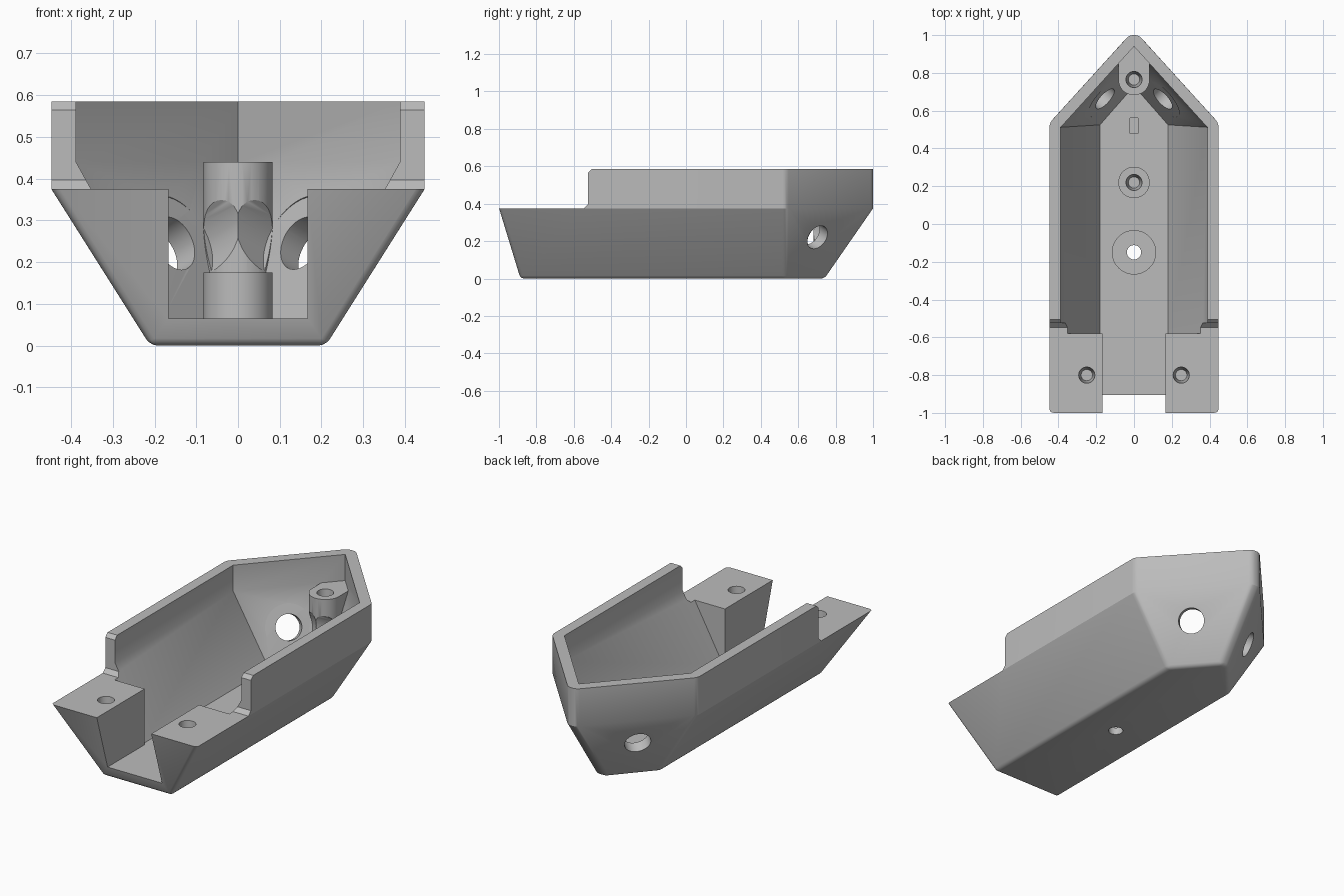
import bpy, bmesh, math
from mathutils import Vector

old = bpy.data.objects.get("Cube")
if old:
    bpy.data.objects.remove(old, do_unlink=True)

# Single material
grey = bpy.data.materials.new("plain_grey")
grey.use_nodes = True
grey.diffuse_color = (0.5, 0.5, 0.5, 1)
grey.node_tree.nodes["Principled BSDF"].inputs["Base Color"].default_value = (0.5, 0.5, 0.5, 1)


def to_object(name, bm):
    bmesh.ops.recalc_face_normals(bm, faces=bm.faces)
    mesh = bpy.data.meshes.new(name)
    bm.to_mesh(mesh)
    bm.free()
    mesh.materials.append(grey)
    obj = bpy.data.objects.new(name, mesh)
    bpy.context.collection.objects.link(obj)
    return obj


def loft(rings):
    """Closed solid through rings of equal point count."""
    bm = bmesh.new()
    loops = [[bm.verts.new(p) for p in ring] for ring in rings]
    n = len(loops[0])
    for low, high in zip(loops, loops[1:]):
        for i in range(n):
            j = (i + 1) % n
            bm.faces.new((low[i], low[j], high[j], high[i]))
    bm.faces.new(loops[0][::-1])
    bm.faces.new(loops[-1])
    return bm


def mirrored(half, z):
    """Outline from its right half, front to tip."""
    left = [(-x, y) for x, y in reversed(half) if x > 0]
    return [(x, y, z) for x, y in half + left]


def box(name, lo, hi):
    ring = [(lo[0], lo[1]), (hi[0], lo[1]), (hi[0], hi[1]), (lo[0], hi[1])]
    return to_object(name, loft([[(x, y, z) for x, y in ring] for z in (lo[2], hi[2])]))


def rod(name, start, end, r1, r2=None, sides=48):
    start, end = Vector(start), Vector(end)
    axis = end - start
    bm = bmesh.new()
    bmesh.ops.create_cone(bm, cap_ends=True, segments=sides, radius1=r1,
                          radius2=r1 if r2 is None else r2, depth=axis.length)
    turn = axis.to_track_quat('Z', 'Y').to_matrix()
    bmesh.ops.rotate(bm, verts=bm.verts, matrix=turn)
    bmesh.ops.translate(bm, verts=bm.verts, vec=(start + end) / 2)
    return to_object(name, bm)


def cut(target, cutter):
    """Subtract the cutter, bake the result and drop the cutter."""
    cutter.hide_render = True
    mod = target.modifiers.new("cut", 'BOOLEAN')
    mod.operation, mod.solver, mod.object = 'DIFFERENCE', 'EXACT', cutter
    graph = bpy.context.evaluated_depsgraph_get()
    mesh = bpy.data.meshes.new_from_object(target.evaluated_get(graph))
    target.modifiers.clear()
    target.data = mesh
    bpy.data.objects.remove(cutter, do_unlink=True)


# Outer hull: sloped lower body, upright rim, softened edges
keel = [(0.21, -0.885), (0.21, 0.53), (0.025, 0.74)]
rim = [(0.447, -1), (0.447, 0.535), (0.025, 1)]
# The stern keeps its slope below the deck
bm = loft([mirrored(keel, 0), mirrored(rim, 0.375), mirrored(rim, 0.585)])
soft = [e for e in bm.edges
        if max(v.co.z for v in e.verts) < 0.01
        or abs(e.verts[0].co.z - e.verts[1].co.z) > 0.1]
bmesh.ops.bevel(bm, geom=soft, offset=0.018, segments=3, profile=0.5,
                affect='EDGES', clamp_overlap=True)
hull = to_object("hull", bm)

# Inner cavity, with the bow post and floor standoff left standing
floor_z, ledge_z, deck_z = 0.065, 0.44, 0.375
low = [(0.18, -0.58), (0.18, 0.525), (0, 0.73)]
high = [(0.388, -0.58), (0.388, 0.512), (0, 0.94)]
cavity = to_object("cavity", loft([mirrored(low, floor_z), mirrored(high, ledge_z),
                                   mirrored(high, 0.7)]))
post_r, post_y = 0.083, 0.765
arc = [(post_r * math.cos(a), post_y + post_r * math.sin(a))
       for a in (math.pi * (1 + i / 24) for i in range(25))]
outline = arc + [(post_r, 1.1), (-post_r, 1.1)]
cut(cavity, to_object("post", loft([[(x, y, z) for x, y in outline] for z in (0, ledge_z)])))
cut(cavity, rod("standoff", (0, 0.22, 0), (0, 0.22, 0.175), post_r))
cut(hull, cavity)

# Step in the rim over the stern deck
step = [(-1.2, deck_z), (-0.547, deck_z), (-0.525, 0.397), (-0.525, 0.565),
        (-0.49, 0.6), (-0.49, 0.8), (-1.2, 0.8)]
cut(hull, to_object("rim_step", loft([[(x, y, z) for y, z in step] for x in (-0.6, 0.6)])))

# Slot through the stern
cut(hull, box("stern_slot", (-0.167, -1.2, floor_z), (0.167, -0.5, 0.8)))

# Angled bow holes with clearance scooped from the post
for s in (-1, 1):
    centre = Vector((s * 0.15, 0.66, 0.247))
    normal = Vector((s * 0.73, 0.69, -0.43)).normalized()
    cut(hull, rod("bow_hole", centre - normal * 0.1, centre + normal * 0.2, 0.068))
    cut(hull, rod("post_scoop", centre - normal * 0.16, centre + normal * 0.002, 0.122))

# Tapered screw holes in the deck, post and standoff
for x, y, top, depth in ((-0.25, -0.8, deck_z, 0.17), (0.25, -0.8, deck_z, 0.17),
                         (0, post_y, ledge_z, 0.17), (0, 0.22, 0.175, 0.1)):
    cut(hull, rod("screw_hole", (x, y, top - depth), (x, y, top + 0.002), 0.03, 0.043, 32))

# Floor recess with drain hole, and a small slot
cut(hull, rod("recess", (0, -0.15, 0.04), (0, -0.15, 0.1), 0.115))
cut(hull, rod("drain", (0, -0.15, -0.1), (0, -0.15, 0.1), 0.038, sides=32))
cut(hull, box("floor_slot", (-0.02, 0.48, 0.04), (0.02, 0.56, 0.1)))

# Smooth the curved parts, keep edges crisp
bpy.ops.object.select_all(action='DESELECT')
hull.select_set(True)
bpy.context.view_layer.objects.active = hull
bpy.ops.object.shade_smooth_by_angle(angle=math.radians(30))
